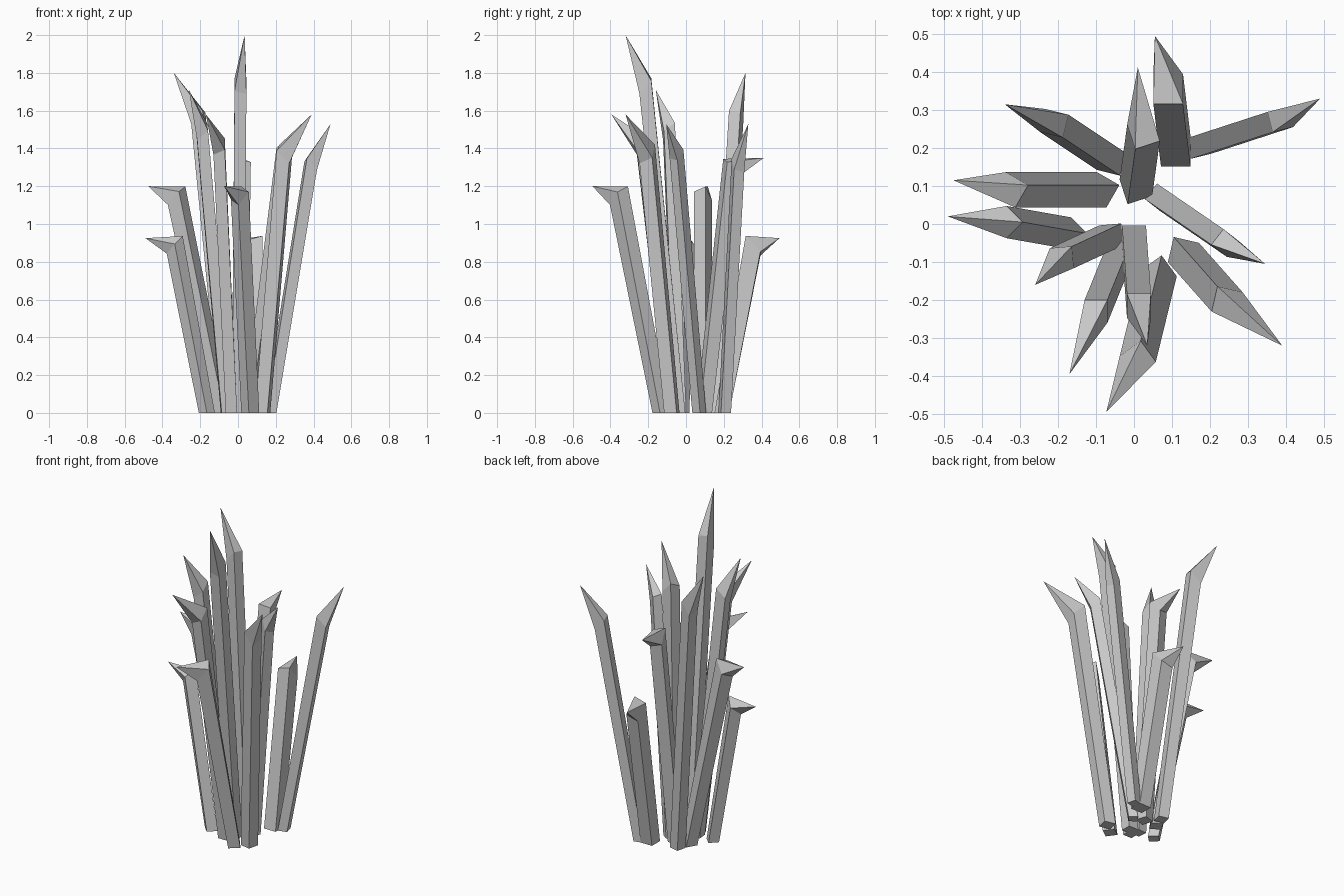
import bpy, bmesh
from math import radians
from mathutils import Vector, Matrix

if "Cube" in bpy.data.objects:
    bpy.data.objects.remove(bpy.data.objects["Cube"])

# Each blade: base (x, y), bend (x, y, z), tip (x, y, z), section turn in degrees, section side
BLADES = [
    ((.17, .205), (.385, .275, 1.31), (.49, .33, 1.53), 14, .055),
    ((.11, .19), (.09, .355, .885), (.055, .495, .925), 0, .078),
    ((.005, .095), (.025, .24, 1.30), (.01, .412, 1.35), 18, .068),
    ((-.06, .165), (-.21, .265, 1.56), (-.34, .315, 1.80), -14, .062),
    ((-.085, .09), (-.325, .09, 1.15), (-.475, .115, 1.2), 60, .068),
    ((-.165, -.025), (-.335, .005, .89), (-.49, .02, .925), 45, .06),
    ((-.06, -.03), (-.19, -.09, 1.49), (-.26, -.16, 1.71), 5, .058),
    ((-.035, -.07), (-.10, -.23, 1.41), (-.17, -.395, 1.58), 0, .06),
    ((.065, -.13), (.01, -.355, 1.15), (-.073, -.495, 1.2), 36, .068),
    ((0, -.035), (.013, -.215, 1.73), (.035, -.32, 2.0), 0, .063),
    ((.13, -.075), (.245, -.205, 1.37), (.39, -.32, 1.58), -13, .068),
    ((.065, .07), (.24, -.05, 1.37), (.345, -.105, 1.53), 52, .052),
]


def add_blade(number, base, bend, tip, turn, side):
    """Four-sided stem, sloped at the bend, closing to a pointed tip."""
    base, bend, tip = Vector((*base, 0)), Vector(bend), Vector(tip)
    lean = tip - bend
    lean.z = 0
    lean.normalize()
    spin = Matrix.Rotation(radians(turn), 3, 'Z')
    corners = [spin @ Vector((sx * side / 2, sy * side / 2, 0))
               for sx, sy in ((-1, -1), (1, -1), (1, 1), (-1, 1))]

    bm = bmesh.new()
    bottom = [bm.verts.new(base + c) for c in corners]
    # inner side of the bend sits higher than the outer side
    top = [bm.verts.new(bend + c - Vector((0, 0, 1.1 * c.dot(lean)))) for c in corners]
    point = bm.verts.new(tip)
    bm.faces.new(bottom[::-1])
    for i in range(4):
        j = (i + 1) % 4
        bm.faces.new((bottom[i], bottom[j], top[j], top[i]))
        bm.faces.new((top[i], top[j], point))
    bmesh.ops.recalc_face_normals(bm, faces=bm.faces)

    mesh = bpy.data.meshes.new(f"grass_blade_{number}")
    bm.to_mesh(mesh)
    bm.free()
    obj = bpy.data.objects.new(mesh.name, mesh)
    bpy.context.collection.objects.link(obj)


# Grass clump
for n, blade in enumerate(BLADES, 1):
    add_blade(n, *blade)
